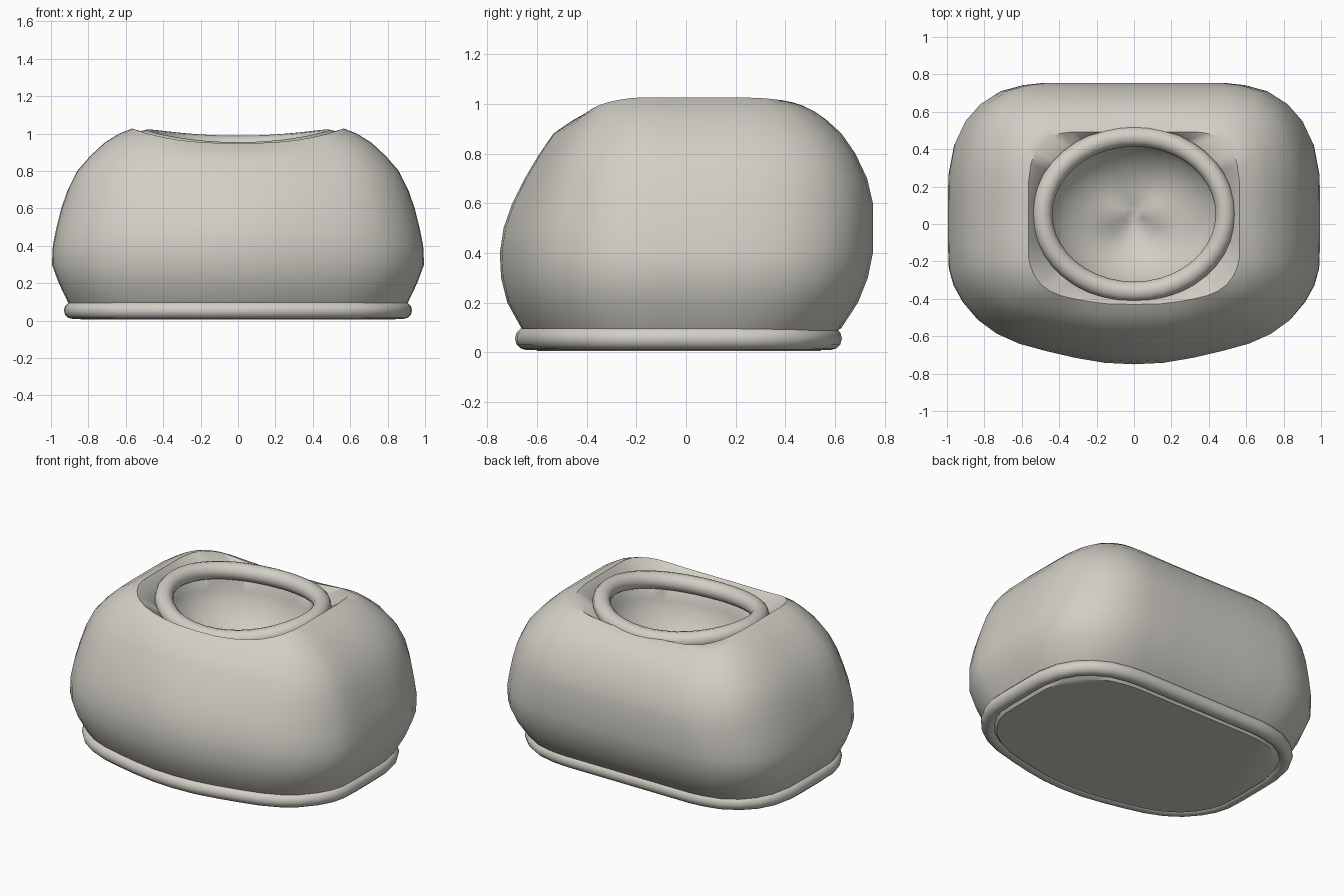
import bpy, bmesh, math

if "Cube" in bpy.data.objects:
    bpy.data.objects.remove(bpy.data.objects["Cube"])

clay = bpy.data.materials.new("warm grey clay")
clay.diffuse_color = (0.64, 0.62, 0.56, 1)
clay.use_nodes = True
clay.node_tree.nodes["Principled BSDF"].inputs["Base Color"].default_value = clay.diffuse_color

# Half outline of the widest section, front centre to back centre
HALF = [(0, -.75), (.16, -.742), (.32, -.715), (.48, -.678), (.62, -.64), (.74, -.587),
        (.84, -.515), (.92, -.42), (.97, -.33), (.995, -.24), (1, -.1), (1, .12), (.997, .27),
        (.967, .43), (.91, .55), (.83, .64), (.72, .71), (.6, .742), (.5, .753), (.25, .753), (0, .753)]
OUTLINE = HALF + [(-x, y) for x, y in reversed(HALF[1:-1])]
RIM_Y, RIM_RX, RIM_RY = 0.053, 0.49, 0.415


def section(z, hx, front, back, sag_front=0, sag_back=0, box=1.0):
    """Outline scaled to the given extents; may dip at the middle and have squarer corners."""
    pts = []
    for x, y in OUTLINE:
        sag = (sag_front if y < 0 else sag_back) * (1 - x * x)
        px = math.copysign(abs(x) ** box, x) * hx
        py = math.copysign(abs(y / .75) ** box, y) * (front if y < 0 else back)
        pts.append((px, py, z - sag))
    return pts


def rim_height(a):
    return 0.942 + 0.025 * math.cos(2 * a) + 0.0175 * math.sin(a)


def rim_ring(n=0, scale=1.0, drop=0.0):
    """Saddle-shaped ellipse, spaced evenly or matched to the outline."""
    angles = ([2 * math.pi * i / n for i in range(n)] if n else
              [math.atan2(y / .75, x) for x, y in OUTLINE])
    return [(RIM_RX * scale * math.cos(a), RIM_Y + RIM_RY * scale * math.sin(a),
             rim_height(a) - drop) for a in angles]


def finish(name, bm, angle=50):
    bmesh.ops.recalc_face_normals(bm, faces=bm.faces)
    me = bpy.data.meshes.new(name)
    bm.to_mesh(me)
    bm.free()
    me.materials.append(clay)
    ob = bpy.data.objects.new(name, me)
    bpy.context.collection.objects.link(ob)
    bpy.ops.object.select_all(action='DESELECT')
    ob.select_set(True)
    bpy.context.view_layer.objects.active = ob
    bpy.ops.object.shade_smooth_by_angle(angle=math.radians(angle))
    return ob


def loft(name, rings):
    """Skin a stack of matching rings and cap both ends."""
    bm = bmesh.new()
    rows = [[bm.verts.new(p) for p in r] for r in rings]
    n = len(rows[0])
    for a, b in zip(rows, rows[1:]):
        for i in range(n):
            j = (i + 1) % n
            bm.faces.new((a[i], a[j], b[j], b[i]))
    bm.faces.new(rows[0])
    bm.faces.new(rows[-1])
    return finish(name, bm)


def tube(name, path, radius, sides=12):
    """Closed round bead along a roughly level loop."""
    bm = bmesh.new()
    n = len(path)
    rows = []
    for i, (x, y, z) in enumerate(path):
        p, q = path[i - 1], path[(i + 1) % n]
        tx, ty = q[0] - p[0], q[1] - p[1]
        d = math.hypot(tx, ty)
        nx, ny = ty / d, -tx / d
        rows.append([])
        for k in range(sides):
            a = 2 * math.pi * k / sides
            c = radius * math.cos(a)
            rows[-1].append(bm.verts.new((x + nx * c, y + ny * c, z + radius * math.sin(a))))
    for i in range(n):
        a, b = rows[i], rows[(i + 1) % n]
        for k in range(sides):
            m = (k + 1) % sides
            bm.faces.new((a[k], b[k], b[m], a[m]))
    return finish(name, bm, 80)


# Outer wall from flat bottom up to the opening
# (height, half width, front depth, back depth, front dip, back dip, corner power)
outer = [section(*s) for s in [
    (0.005, .84, .60, .54), (.05, .875, .63, .57), (.1, .91, .665, .625), (.2, .958, .72, .69),
    (.3, .995, .745, .73), (.4, .99, .75, .75), (.5, .97, .735, .75),
    (.6, .945, .70, .75), (.7, .91, .65, .727, 0, 0, .95), (.8, .86, .59, .68, 0, 0, .9),
    (.88, .79, .535, .625, 0, 0, .85), (.95, .715, .485, .565, .035, .02, .8),
    (1.0, .635, .455, .525, .065, .05, .75), (1.027, .565, .43, .49, .078, .07, .75)]]

# Half-round bowl inside the opening
bowl = [rim_ring(scale=math.cos(t), drop=.04 + .40 * math.sin(t))
        for t in [math.radians(d) for d in (0, 12, 24, 36, 48, 60, 72, 84)]]
loft("body", outer + bowl)

# Rolled lip around the opening
tube("opening_rim", rim_ring(n=40), 0.054)

# Rolled bead around the foot
tube("base_ring", section(.055, .885, .643, .58), 0.046)
